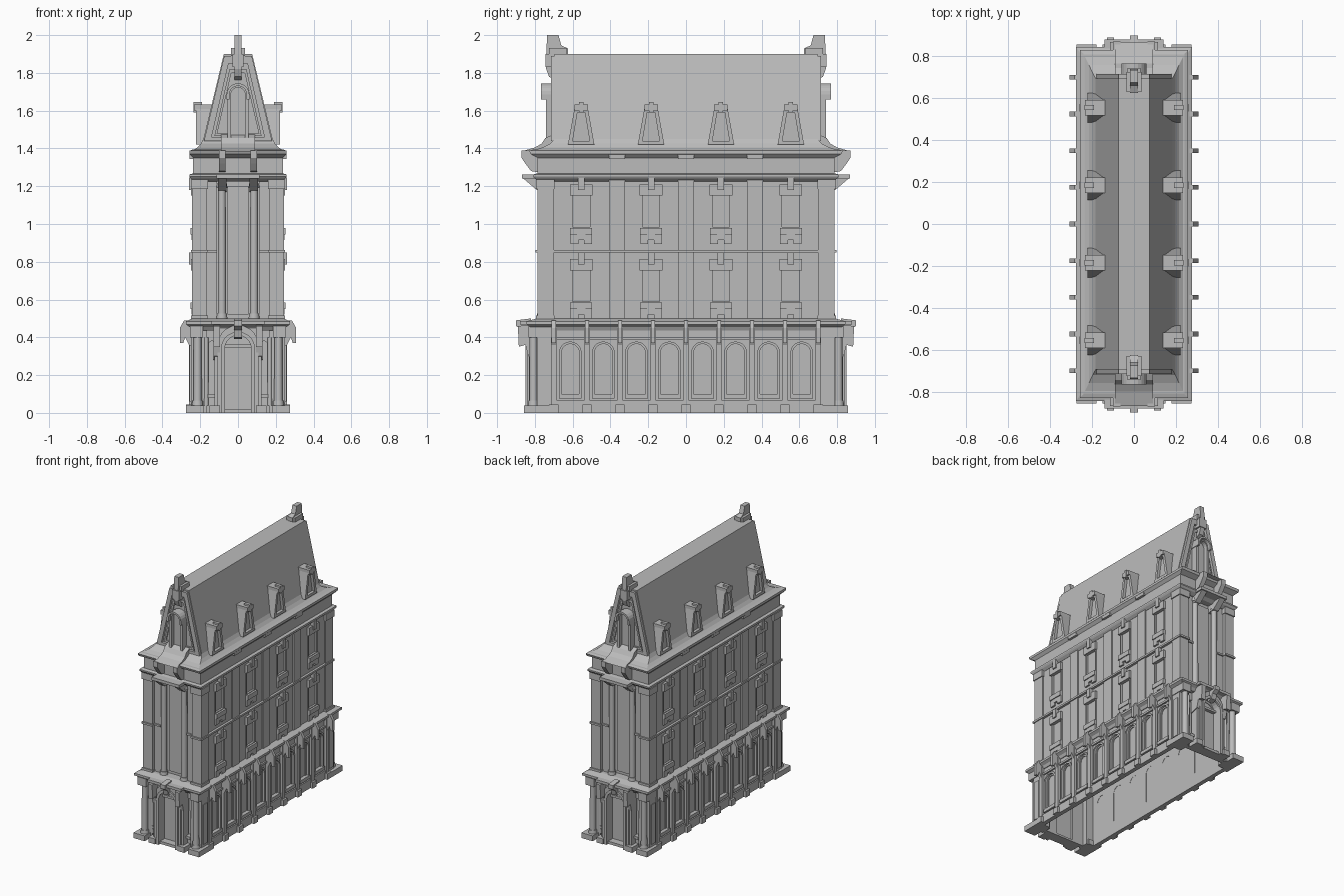
import bpy
import bmesh
import math
from mathutils import Matrix, Vector

default_cube = bpy.data.objects.get("Cube")
if default_cube:
    bpy.data.objects.remove(default_cube, do_unlink=True)

stone = bpy.data.materials.new("grey stone")
stone.use_nodes = True
stone.diffuse_color = (.5, .5, .5, 1)
stone.node_tree.nodes["Principled BSDF"].inputs["Base Color"].default_value = (.5, .5, .5, 1)


def finish(bm, name, mirror="", smooth=False):
    """Turn the collected pieces into one object, mirrored about the centre."""
    bmesh.ops.recalc_face_normals(bm, faces=bm.faces)
    mesh = bpy.data.meshes.new(name)
    bm.to_mesh(mesh)
    bm.free()
    mesh.materials.append(stone)
    obj = bpy.data.objects.new(name, mesh)
    bpy.context.collection.objects.link(obj)
    if smooth:
        bpy.ops.object.select_all(action="DESELECT")
        obj.select_set(True)
        bpy.context.view_layer.objects.active = obj
        bpy.ops.object.shade_smooth_by_angle(angle=math.radians(40))
    if mirror:
        modifier = obj.modifiers.new("Mirror", "MIRROR")
        modifier.use_axis = ("X" in mirror, "Y" in mirror, False)
        modifier.use_mirror_merge = False
    return obj


def stack(bm, levels):
    """Rectangular moulding: levels are (half x, half y, z) from bottom to top."""
    rings = [[bm.verts.new((sx * hx, sy * hy, z))
              for sx, sy in ((-1, -1), (1, -1), (1, 1), (-1, 1))] for hx, hy, z in levels]
    for low, high in zip(rings, rings[1:]):
        for i in range(4):
            j = (i + 1) % 4
            bm.faces.new((low[i], low[j], high[j], high[i]))
    bm.faces.new(rings[0][::-1])
    bm.faces.new(rings[-1])


def box(bm, x, y, z):
    centre = Vector((sum(x) / 2, sum(y) / 2, sum(z) / 2))
    size = Vector((x[1] - x[0], y[1] - y[0], z[1] - z[0]))
    bmesh.ops.create_cube(bm, size=1, matrix=Matrix.Translation(centre) @ Matrix.Diagonal(size.to_4d()))


def plate(bm, axis, span, *loops):
    """Outline with optional holes, drawn upright and extruded along an axis."""
    work = bmesh.new()
    for loop in loops:
        verts = [work.verts.new((span[0], u, z) if axis == "x" else (u, span[0], z)) for u, z in loop]
        for a, b in zip(verts, verts[1:] + verts[:1]):
            work.edges.new((a, b))
    direction = Vector((1, 0, 0)) if axis == "x" else Vector((0, 1, 0))
    bmesh.ops.triangle_fill(work, use_beauty=True, edges=work.edges[:], normal=direction)
    extruded = bmesh.ops.extrude_face_region(work, geom=work.faces[:], use_keep_orig=True)
    moved = [g for g in extruded["geom"] if isinstance(g, bmesh.types.BMVert)]
    bmesh.ops.translate(work, verts=moved, vec=direction * (span[1] - span[0]))
    bmesh.ops.recalc_face_normals(work, faces=work.faces)
    temp = bpy.data.meshes.new("temp")
    work.to_mesh(temp)
    work.free()
    bm.from_mesh(temp)
    bpy.data.meshes.remove(temp)


def rect(u, z):
    return [(u[0], z[0]), (u[1], z[0]), (u[1], z[1]), (u[0], z[1])]


def arch(centre, half, bottom, top, steps=10):
    arc = [(centre + half * math.cos(math.pi * i / steps),
            top - half + half * math.sin(math.pi * i / steps)) for i in range(steps + 1)]
    return [(centre - half, bottom), (centre + half, bottom)] + arc


def arch_band(centre, outer, inner, bottom, top):
    big = arch(centre, outer, bottom, top)
    small = arch(centre, inner, bottom, top - outer + inner)
    return big[1:] + big[:1] + (small[1:] + small[:1])[::-1]


def column(bm, x, y, radius, z):
    bmesh.ops.create_cone(bm, cap_ends=True, segments=16, radius1=radius, radius2=radius * .9,
                          depth=z[1] - z[0], matrix=Matrix.Translation((x, y, sum(z) / 2)))


posts = [k * .175 for k in range(-4, 5)]
bays = [y + .0875 for y in posts[:-1]]
window_rows = [-.555, -.185, .185, .555]

# Ground storey: hollow, with arched openings along both long sides
bm = bmesh.new()
plate(bm, "x", (.222, .24), rect((-.78, .78), (0, .46)), *[arch(y, .047, .1, .365) for y in bays])
finish(bm, "ground_side_wall", "X")

bm = bmesh.new()
for y in bays:
    plate(bm, "x", (.224, .228), arch(y, .048, .1, .366))
    plate(bm, "x", (.226, .234), arch_band(y, .047, .036, .1, .365))
    plate(bm, "x", (.238, .25), arch_band(y, .06, .047, .09, .378))
    box(bm, x=(.23, .256), y=(y - .06, y + .06), z=(.075, .1))
finish(bm, "ground_arched_window", "X")

bm = bmesh.new()
box(bm, x=(.235, .254), y=(-.7, .7), z=(0, .065))
box(bm, x=(.235, .252), y=(-.7, .7), z=(.385, .4))
for y in posts:
    box(bm, x=(.23, .26), y=(y - .016, y + .016), z=(0, .45))
    box(bm, x=(.23, .274), y=(y - .024, y + .024), z=(0, .045))
    plate(bm, "y", (y - .011, y + .011), [(.25, .34), (.28, .4), (.29, .37), (.308, .37),
                                        (.308, .45), (.285, .49), (.25, .49)])
finish(bm, "ground_pilaster_and_bracket", "X")

# Ground storey ends: door, niches, corner piers and columns
bm = bmesh.new()
niches = [arch(x, .022, .1, .38) for x in (-.137, .137)]
plate(bm, "y", (.75, .78), rect((-.24, .24), (0, .46)), arch(0, .07, .015, .41), *niches)
for niche in niches:
    plate(bm, "y", (.752, .758), niche)
finish(bm, "ground_end_wall", "Y")

bm = bmesh.new()
plate(bm, "y", (.77, .84), arch_band(0, .108, .07, 0, .465))
plate(bm, "y", (.835, .85), arch_band(0, .09, .07, 0, .43))
plate(bm, "y", (.762, .775), arch(0, .07, 0, .41))
box(bm, x=(-.07, .07), y=(.77, .8), z=(.345, .362))
box(bm, x=(-.07, .07), y=(.77, .83), z=(0, .02))
plate(bm, "y", (.78, .82), [(-.108, .34), (-.09, .41), (-.04, .46), (.04, .46), (.09, .41),
                          (.108, .34), (.108, .47), (-.108, .47)])
plate(bm, "x", (-.02, .02), [(.82, .39), (.86, .4), (.87, .44), (.9, .46), (.9, .49), (.82, .5)])
box(bm, x=(-.14, .14), y=(.78, .88), z=(.467, .487))
finish(bm, "entrance_portal", "Y")

bm = bmesh.new()
plate(bm, "x", (.095, .13), [(.77, .28), (.835, .3), (.85, .36), (.885, .35), (.89, .46), (.77, .47)])
box(bm, x=(.1, .125), y=(.77, .83), z=(0, .3))
box(bm, x=(.095, .15), y=(.77, .857), z=(0, .04))
box(bm, x=(.165, .25), y=(.71, .79), z=(0, .45))
box(bm, x=(.18, .274), y=(.7, .857), z=(0, .04))
box(bm, x=(.185, .255), y=(.715, .835), z=(.4, .46))
box(bm, x=(.245, .256), y=(.728, .775), z=(.06, .36))
box(bm, x=(.115, .16), y=(.77, .8), z=(.08, .1))
finish(bm, "ground_corner_pier", "XY")

bm = bmesh.new()
column(bm, x=.214, y=.807, radius=.023, z=(.04, .4))
column(bm, x=.214, y=.807, radius=.03, z=(.04, .065))
column(bm, x=.168, y=.785, radius=.012, z=(.04, .4))
column(bm, x=.085, y=.762, radius=.022, z=(.5, 1.2))
for z in (.5, 1.19):
    column(bm, x=.085, y=.762, radius=.029, z=(z, z + .025))
finish(bm, "end_column", "XY", smooth=True)

# Main cornices and roof, built as stacked mouldings
bm = bmesh.new()
stack(bm, [(.245, .81, .435), (.255, .825, .455), (.276, .845, .468), (.276, .845, .485), (.24, .79, .5)])
finish(bm, "lower_cornice")

bm = bmesh.new()
stack(bm, [(.222, .73, .47), (.222, .73, 1.24)])
finish(bm, "upper_core")

bm = bmesh.new()
stack(bm, [(.232, .775, 1.225), (.25, .8, 1.24), (.258, .81, 1.252), (.258, .81, 1.262), (.238, .785, 1.268),
           (.238, .785, 1.35), (.257, .823, 1.37), (.257, .83, 1.388), (.24, .81, 1.394)])
finish(bm, "upper_cornice_and_frieze")

bm = bmesh.new()
stack(bm, [(.24, .81, 1.39), (.215, .76, 1.405), (.197, .72, 1.425), (.183, .695, 1.45), (.075, .695, 1.9)])
finish(bm, "mansard_roof")

# Upper storeys: side walls with recessed windows
bm = bmesh.new()
openings = [rect((y - .046, y + .046), (z + .09, z + .26)) for y in window_rows for z in (.5, .895)]
plate(bm, "x", (.215, .231), rect((-.72, .72), (.48, 1.235)), *openings)
finish(bm, "upper_side_wall", "X")

bm = bmesh.new()
for y in window_rows:
    for z in (.5, .895):
        frame = rect((y - .056, y + .056), (z + .08, z + .27))
        plate(bm, "x", (.228, .237), frame, rect((y - .046, y + .046), (z + .09, z + .26)))
        box(bm, x=(.225, .25), y=(y - .06, y + .06), z=(z + .255, z + .315))
        box(bm, x=(.225, .26), y=(y - .017, y + .017), z=(z + .285, z + .35))
        box(bm, x=(.225, .252), y=(y - .058, y + .058), z=(z + .05, z + .085))
        for side in (-1, 1):
            middle = y + side * .036
            box(bm, x=(.225, .244), y=(middle - .021, middle + .021), z=(z, z + .055))
        box(bm, x=(.225, .246), y=(y - .022, y + .022), z=(z + .02, z + .06))
finish(bm, "side_window_surround", "X")

bm = bmesh.new()
for y in (-.365, 0, .365):
    box(bm, x=(.22, .24), y=(y - .042, y + .042), z=(.48, 1.24))
    box(bm, x=(.23, .256), y=(y - .042, y + .042), z=(1.345, 1.37))
box(bm, x=(.22, .249), y=(-.72, .72), z=(.848, .862))
finish(bm, "side_pilaster", "X")

# Upper storey ends: corner piers, bands and brackets
bm = bmesh.new()
box(bm, x=(.165, .243), y=(.7, .785), z=(.48, 1.24))
box(bm, x=(.11, .17), y=(.7, .762), z=(.48, 1.24))
box(bm, x=(.16, .25), y=(.695, .797), z=(.848, .862))
box(bm, x=(.11, .17), y=(.72, .772), z=(.848, .862))
box(bm, x=(.16, .25), y=(.695, .793), z=(1.185, 1.235))
box(bm, x=(.16, .25), y=(.695, .793), z=(.485, .515))
finish(bm, "upper_corner_pier", "XY")

bm = bmesh.new()
plate(bm, "x", (.06, .105), [(.73, 1.17), (.79, 1.18), (.86, 1.24), (.73, 1.25)])
plate(bm, "x", (.065, .1), [(.76, 1.27), (.82, 1.28), (.85, 1.32), (.87, 1.35), (.87, 1.388), (.76, 1.388)])
finish(bm, "end_bracket", "XY")

bm = bmesh.new()
box(bm, x=(-.115, .115), y=(.75, .868), z=(1.24, 1.262))
box(bm, x=(-.055, .055), y=(.72, .738), z=(.52, 1.2))
finish(bm, "end_bay_panel", "Y")

# Gable: raking frame, arched window, curved foot and finial
bm = bmesh.new()
plate(bm, "y", (.69, .715), [(-.18, 1.44), (.18, 1.44), (.073, 1.89), (-.073, 1.89)],
      [(-.14, 1.46), (.14, 1.46), (.05, 1.85), (-.05, 1.85)])
plate(bm, "y", (.69, .705), [(-.125, 1.465), (.125, 1.465), (.045, 1.82), (-.045, 1.82)],
      [(-.11, 1.48), (.11, 1.48), (.035, 1.8), (-.035, 1.8)])
finish(bm, "gable_frame", "Y")

bm = bmesh.new()
plate(bm, "y", (.69, .742), arch_band(0, .056, .038, 1.42, 1.74))
plate(bm, "y", (.69, .767), arch_band(0, .06, .046, 1.66, 1.745))
plate(bm, "y", (.69, .71), arch(0, .04, 1.42, 1.722))
plate(bm, "x", (-.09, .09), [(.69, 1.48), (.745, 1.455), (.765, 1.425), (.8, 1.405), (.868, 1.385), (.69, 1.385)])
finish(bm, "gable_window", "Y")

bm = bmesh.new()
plate(bm, "x", (-.018, .018), [(.69, 1.76), (.725, 1.78), (.74, 1.82), (.74, 1.9), (.735, 2), (.675, 2),
                              (.66, 1.945), (.625, 1.93), (.625, 1.89), (.69, 1.88)])
box(bm, x=(-.036, .036), y=(.63, .725), z=(1.89, 1.932))
box(bm, x=(-.03, .03), y=(.69, .745), z=(1.83, 1.9))
finish(bm, "roof_finial", "Y")

# Dormers along both roof slopes
bm = bmesh.new()
for y in window_rows:
    outline = [(y - .07, 1.42), (y + .07, 1.42), (y + .034, 1.62), (y - .034, 1.62)]
    hole = [(y - .045, 1.44), (y + .045, 1.44), (y + .02, 1.59), (y - .02, 1.59)]
    plate(bm, "x", (.1, .2), outline)
    plate(bm, "x", (.2, .222), outline, hole)
    box(bm, x=(.11, .234), y=(y - .036, y + .036), z=(1.6, 1.632))
    box(bm, x=(.19, .236), y=(y - .012, y + .012), z=(1.59, 1.645))
finish(bm, "dormer", "X")
